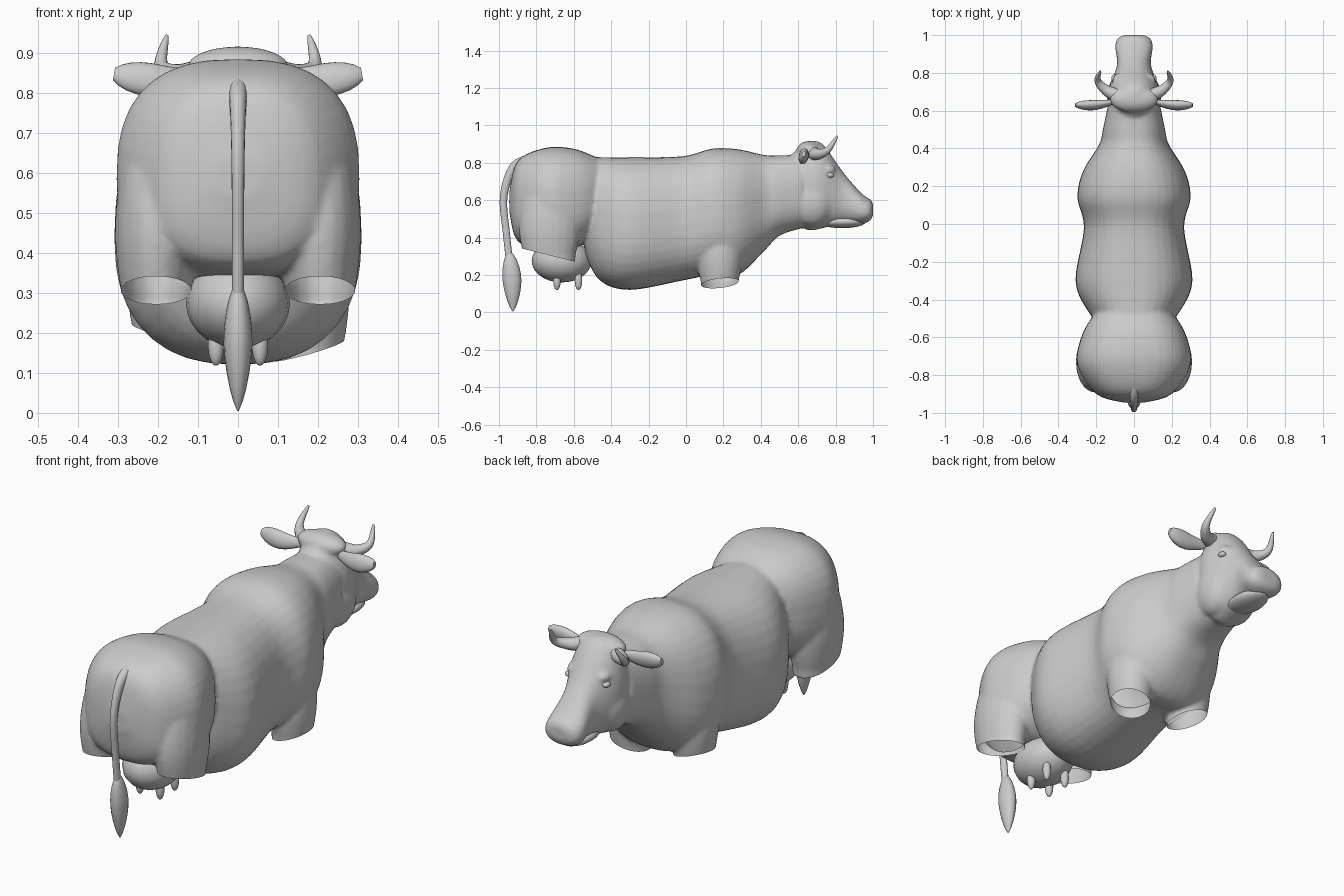
import bpy, bmesh, math
from mathutils import Vector

cube = bpy.data.objects.get("Cube")
if cube:
    bpy.data.objects.remove(cube)

hide = bpy.data.materials.new("grey hide")
hide.use_nodes = True
grey = (0.6, 0.6, 0.6, 1)
hide.diffuse_color = grey
hide.node_tree.nodes["Principled BSDF"].inputs["Base Color"].default_value = grey


def resample(rows, steps=5):
    """Smooth curve through every row of numbers."""
    out = []
    for i in range(len(rows) - 1):
        before, start = rows[max(i - 1, 0)], rows[i]
        end, after = rows[i + 1], rows[min(i + 2, len(rows) - 1)]
        for k in range(steps):
            t = k / steps
            out.append([q + t * (r - p + t * (2 * p - 5 * q + 4 * r - s
                                              + t * (3 * q - p - 3 * r + s))) / 2
                        for p, q, r, s in zip(before, start, end, after)])
    return out + [rows[-1]]


def circle(sides):
    """Cosine and sine pairs once around."""
    angles = [math.tau * k / sides for k in range(sides)]
    return [(math.cos(a), math.sin(a)) for a in angles]


def select(parts):
    bpy.ops.object.select_all(action='DESELECT')
    for part in parts:
        part.select_set(True)
    bpy.context.view_layer.objects.active = parts[0]


def finish(name, bm):
    bmesh.ops.recalc_face_normals(bm, faces=bm.faces)
    mesh = bpy.data.meshes.new(name)
    bm.to_mesh(mesh)
    bm.free()
    mesh.materials.append(hide)
    part = bpy.data.objects.new(name, mesh)
    bpy.context.collection.objects.link(part)
    select([part])
    bpy.ops.object.shade_smooth_by_angle(angle=math.radians(50))
    return part


def skin(name, rings):
    """Skin a row of equal rings and cap both ends."""
    bm = bmesh.new()
    loops = [[bm.verts.new(point) for point in ring] for ring in rings]
    for low, high in zip(loops, loops[1:]):
        for i in range(len(low)):
            bm.faces.new((low[i - 1], low[i], high[i], high[i - 1]))
    bm.faces.new(loops[0])
    bm.faces.new(loops[-1])
    return finish(name, bm)


def power(value, exponent):
    return math.copysign(abs(value) ** exponent, value)


def trunk(name, rows, squareness, belly=0.45):
    """Rows along y: y, top, bottom, half width; belly is the widest height."""
    rings = []
    for y, top, bottom, width in resample(rows):
        mid = bottom + belly * (top - bottom)
        ring = []
        for c, s in circle(36):
            c, s = power(c, squareness), power(s, squareness)
            reach = top - mid if s > 0 else mid - bottom
            ring.append((width * c, y, mid + reach * s))
        rings.append(ring)
    return skin(name, rings)


def limb(name, points, radius, flat, across, side=1):
    """Tube along a path; radius is a rule of the share of the path covered."""
    path = [Vector((side * x, y, z)) for x, y, z in resample(points)]
    last = len(path) - 1
    rings = []
    for i, centre in enumerate(path):
        way = (path[min(i + 1, last)] - path[max(i - 1, 0)]).normalized()
        u = Vector(across)
        u = (u - way * u.dot(way)).normalized()
        v = way.cross(u) * flat
        size = radius(i / last)
        rings.append([centre + size * (u * c + v * s) for c, s in circle(16)])
    return skin(name, rings)


def stump(name, centre, size, height, flare):
    """Upright leg, flared at mid height, running a little below its cut."""
    rings = []
    for k in range(9):
        t = k / 7
        swell = 1 + flare * max(math.sin(math.pi * t), 0)
        rings.append([(centre[0] + size[0] * c * swell, centre[1] + size[1] * s * swell,
                       centre[2] + height * (1 - t)) for c, s in circle(20)])
    return skin(name, rings)


def ball(name, place, size):
    bm = bmesh.new()
    bmesh.ops.create_uvsphere(bm, u_segments=20, v_segments=14, radius=1)
    bmesh.ops.scale(bm, vec=size, verts=bm.verts)
    bmesh.ops.translate(bm, vec=place, verts=bm.verts)
    return finish(name, bm)


def fuse(parts):
    """Melt overlapping parts into one soft skin."""
    select(parts)
    bpy.ops.object.join()
    whole = parts[0]
    remesh = whole.modifiers.new("melt", 'REMESH')
    remesh.mode = 'VOXEL'
    remesh.voxel_size = 0.01
    soften = whole.modifiers.new("soften", 'SMOOTH')
    soften.iterations = 8
    for modifier in (remesh, soften):
        bpy.ops.object.modifier_apply(modifier=modifier.name)
    bpy.ops.object.shade_smooth_by_angle(angle=math.radians(50))
    return whole


def cut_open(bm, centre, size, tilt):
    """Cut a leg off along a slanted plane and leave it hollow."""
    faces = []
    for face in bm.faces:
        away = face.calc_center_median() - Vector(centre)
        if abs(away.x) < 1.25 * size[0] and abs(away.y) < 1.25 * size[1] and away.z < 0.06:
            faces.append(face)
    near = {item for face in faces for item in (*face.verts, *face.edges)}
    bmesh.ops.bisect_plane(bm, geom=faces + list(near), plane_co=centre,
                           plane_no=(-tilt[0], -tilt[1], 1), clear_inner=True)


def back(y):
    """Height of the spine, with a hump over the shoulders."""
    return 0.83 + 0.055 * math.exp(-((y - 0.2) / 0.14) ** 2) + 0.03 * max(y - 0.2, 0)


# Barrel, chest and neck
underside = [(-0.54, 0.31, 0.17), (-0.46, 0.17, 0.245), (-0.3, 0.12, 0.31), (-0.02, 0.17, 0.265),
             (0.14, 0.2, 0.3), (0.28, 0.2, 0.27), (0.42, 0.33, 0.185), (0.5, 0.41, 0.165),
             (0.62, 0.45, 0.14)]
body = trunk("body", [(y, back(y), bottom, width) for y, bottom, width in underside], 0.83)

# Hindquarters
rump = trunk("rump", [(-0.945, 0.64, 0.54, 0.06), (-0.9, 0.81, 0.38, 0.2), (-0.75, 0.88, 0.34, 0.3),
                      (-0.6, 0.875, 0.34, 0.28), (-0.48, 0.83, 0.42, 0.21),
                      (-0.4, 0.8, 0.5, 0.1)], 0.77)

# Head
head = trunk("head", [(0.57, 0.85, 0.5, 0.1), (0.65, 0.91, 0.44, 0.135), (0.73, 0.9, 0.45, 0.13),
                      (0.84, 0.75, 0.475, 0.09), (0.94, 0.635, 0.475, 0.1),
                      (0.985, 0.605, 0.49, 0.085), (1, 0.58, 0.52, 0.05)], 0.9)
poll = ball("poll", (0, 0.66, 0.865), (0.13, 0.07, 0.052))
fused, cuts = [body, rump, head, poll], []

for side, word in ((1, "left"), (-1, "right")):
    # Legs, the left foreleg cut lower than the right
    for name, centre, size, height, flare, tilt in (
            ("hind_leg_", (0.205, -0.73, 0.305), (0.088, 0.14), 0.3, 0.17, (0, -0.25)),
            ("front_leg_", (0.172, 0.18, 0.175 - 0.02 * side), (0.09, 0.1), 0.3, 0.2, (0.28, 0.1))):
        centre = (side * centre[0], *centre[1:])
        fused.append(stump(name + word, centre, size, height, flare))
        cuts.append((centre, size, (side * tilt[0], tilt[1])))

    # Cheek, brow and nostril
    fused.append(ball("cheek_" + word, (side * 0.065, 0.675, 0.59), (0.08, 0.115, 0.13)))
    fused.append(ball("brow_" + word, (side * 0.08, 0.755, 0.765), (0.035, 0.045, 0.025)))
    fused.append(ball("nostril_" + word, (side * 0.055, 0.965, 0.57), (0.03, 0.025, 0.025)))

    # Eyes, horns and ears
    ball("eye_" + word, (side * 0.102, 0.77, 0.733), (0.018, 0.022, 0.014))
    limb("horn_" + word, [(0.09, 0.68, 0.85), (0.15, 0.71, 0.845), (0.192, 0.76, 0.87),
                          (0.178, 0.81, 0.944)],
         lambda t: 0.004 + 0.033 * (1 - t) ** 0.8, 1, (0, 1, 0), side)
    limb("ear_" + word, [(0.09, 0.65, 0.84), (0.2, 0.63, 0.832), (0.31, 0.63, 0.848)],
         lambda t: 0.016 + 0.027 * math.sin(math.pi * t ** 1.4), 0.6, (0, 0.25, 1), side)

    # Teats
    for y, place in ((-0.69, "rear"), (-0.575, "front")):
        ball(place + "_teat_" + word, (side * 0.055, y, 0.17), (0.02, 0.02, 0.052))

# One skin over the whole animal, hollow at the legs
body = fuse(fused)
bm = bmesh.new()
bm.from_mesh(body.data)
for cut in cuts:
    cut_open(bm, *cut)
bm.to_mesh(body.data)
bm.free()

# Lower jaw and udder
ball("lower_jaw", (0, 0.835, 0.484), (0.076, 0.125, 0.034))
ball("udder", (0, -0.665, 0.275), (0.13, 0.16, 0.115))

# Tail and its tuft
limb("tail", [(0, -0.82, 0.81), (0, -0.92, 0.775), (0, -0.975, 0.62), (0, -0.96, 0.42),
              (0, -0.94, 0.24)],
     lambda t: 0.015 + 0.02 * (1 - t) ** 4, 1.25, (1, 0, 0))
limb("tuft", [(0, -0.945, 0.33), (0, -0.93, 0.17), (0, -0.925, 0.005)],
     lambda t: 0.002 + 0.034 * math.sin(math.pi * t ** 0.9), 1.4, (1, 0, 0))
